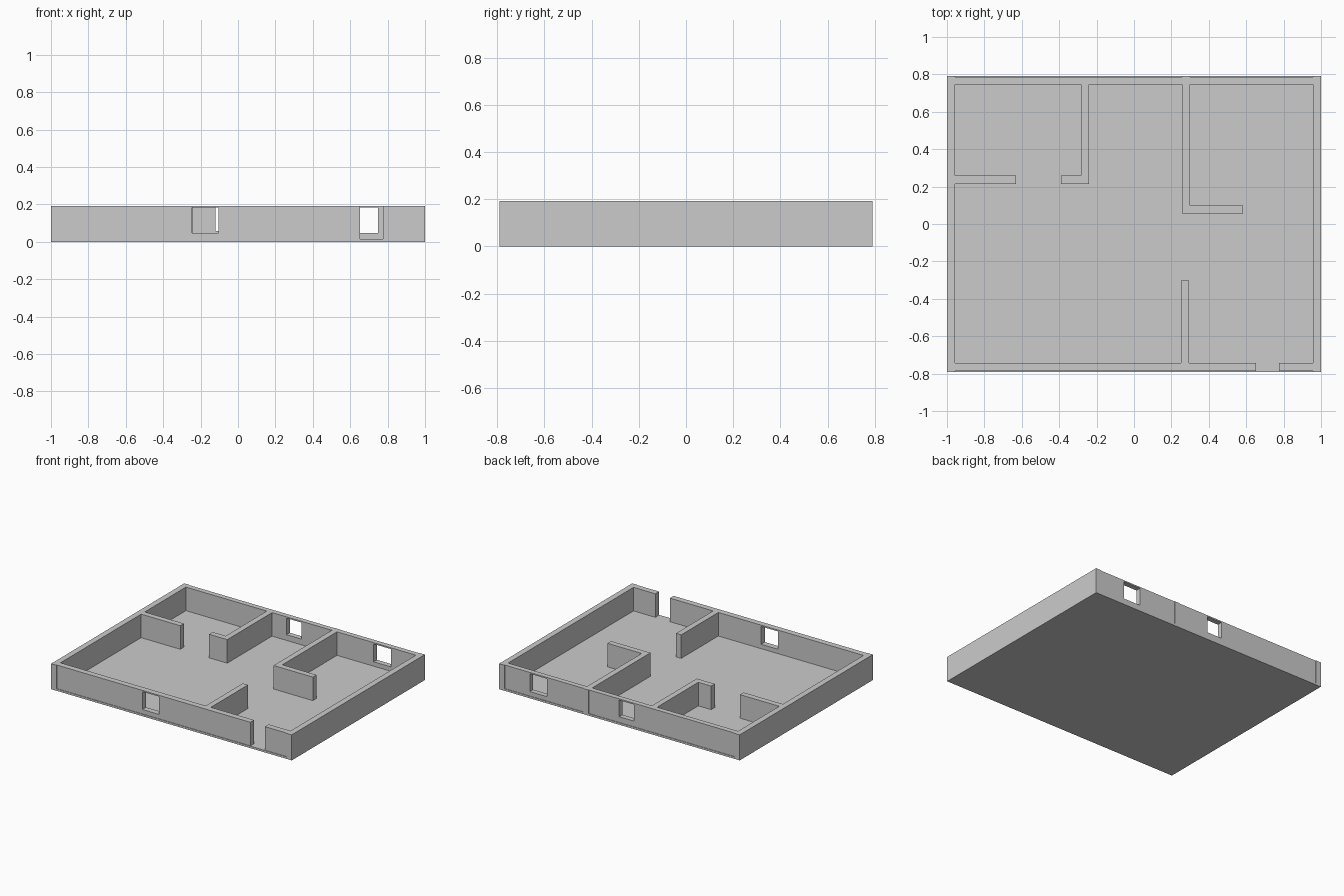
import bpy

if "Cube" in bpy.data.objects:
    bpy.data.objects.remove(bpy.data.objects["Cube"])

FLOOR, TOP = 0.015, 0.192
X, Y = 1.0, 0.79          # half extents of the slab
XI, YI = 0.956, 0.747     # inner faces of the outer walls
YO = 0.786                # front and back walls sit slightly inside the slab edge


def box(name, x0, x1, y0, y1, z0=FLOOR, z1=TOP):
    bpy.ops.mesh.primitive_cube_add(size=1, location=((x0 + x1) / 2, (y0 + y1) / 2, (z0 + z1) / 2))
    ob = bpy.context.object
    ob.name = name
    ob.scale = (x1 - x0, y1 - y0, z1 - z0)
    bpy.ops.object.transform_apply(location=False, rotation=False, scale=True)
    return ob


def cut_window(wall, x0, x1, z0, z1):
    y = wall.location.y
    cutter = box("window_cutter", x0, x1, y - 0.1, y + 0.1, z0, z1)
    mod = wall.modifiers.new("window", 'BOOLEAN')
    mod.operation = 'DIFFERENCE'
    mod.solver = 'EXACT'
    mod.object = cutter
    bpy.context.view_layer.objects.active = wall
    bpy.ops.object.modifier_apply(modifier=mod.name)
    bpy.data.objects.remove(cutter, do_unlink=True)


# Floor slab
box("floor", -X, X, -Y, Y, 0, FLOOR)

# Side walls
box("left_wall", -X, -XI, -Y, Y)
box("right_wall", XI, X, -Y, Y)

# Front wall: window on the left, doorway gap on the right
front = box("front_wall_long", -XI, 0.653, -YO, -0.742)
cut_window(front, -0.245, -0.105, 0.048, 0.182)
box("front_wall_short", 0.775, XI, -YO, -0.742)

# Back wall, split by the partition, one window in each half
back_left = box("back_wall_left", -XI, 0.257, YI, YO)
cut_window(back_left, -0.12, 0.005, 0.058, 0.182)
back_right = box("back_wall_right", 0.30, XI, YI, YO)
cut_window(back_right, 0.605, 0.748, 0.048, 0.182)

# Interior partitions
partitions = {
    "left_room_wall_outer": (-XI, -0.63, 0.215, 0.258),
    "left_room_wall_inner": (-0.39, -0.24, 0.215, 0.258),
    "left_room_divider": (-0.283, -0.24, 0.258, YI),
    "right_room_divider": (0.257, 0.30, 0.055, Y),
    "right_room_wall": (0.30, 0.583, 0.055, 0.098),
    "entry_divider": (0.251, 0.294, -0.742, -0.302),
}
for name, rect in partitions.items():
    box(name, *rect)
